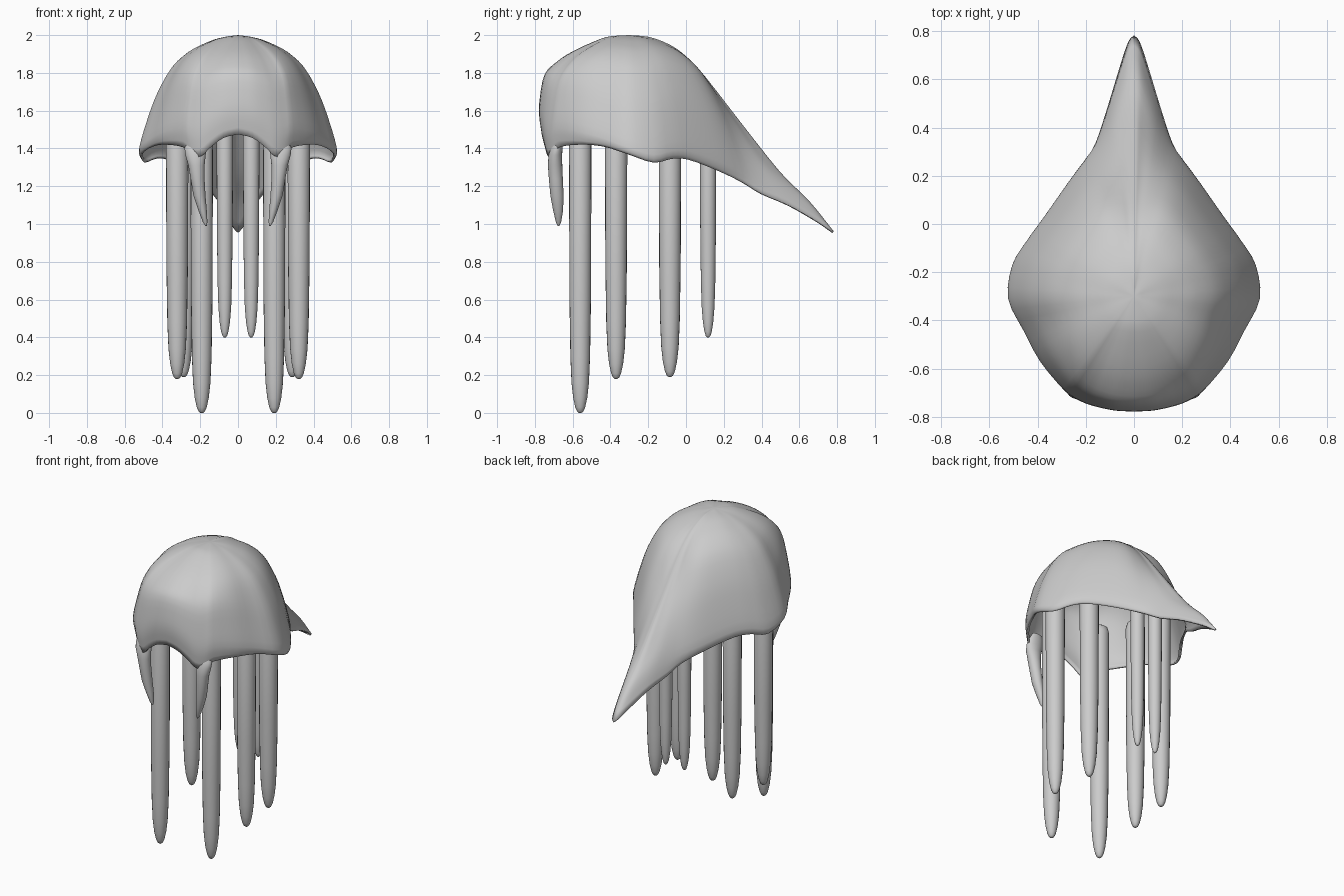
import bpy, bmesh, math
from mathutils import Vector

if "Cube" in bpy.data.objects:
    bpy.data.objects.remove(bpy.data.objects["Cube"])


def spline(pts, steps):
    """Catmull-Rom curve through all points."""
    p = [Vector(q) for q in pts]
    p = [2 * p[0] - p[1]] + p + [2 * p[-1] - p[-2]]
    out = []
    for i in range(1, len(p) - 2):
        a, b, c, d = p[i - 1:i + 3]
        for s in range(steps):
            t = s / steps
            out.append(0.5 * (2 * b + (c - a) * t + (2 * a - 5 * b + 4 * c - d) * t * t
                              + (3 * b - a - 3 * c + d) * t ** 3))
    return out + [p[-2]]


def finish(name, bm, angle=50):
    mesh = bpy.data.meshes.new(name)
    bm.to_mesh(mesh)
    bm.free()
    ob = bpy.data.objects.new(name, mesh)
    bpy.context.collection.objects.link(ob)
    bpy.ops.object.select_all(action='DESELECT')
    bpy.context.view_layer.objects.active = ob
    ob.select_set(True)
    bpy.ops.object.shade_smooth_by_angle(angle=math.radians(angle))
    return ob


def loft(name, sections, n=20):
    """Closed tube of horizontal ellipses: (x, y, z, rx, ry)."""
    bm = bmesh.new()
    rings = [[bm.verts.new((x + rx * math.cos(k * math.tau / n),
                            y + ry * math.sin(k * math.tau / n), z)) for k in range(n)]
             for x, y, z, rx, ry in sections]
    for a, b in zip(rings, rings[1:]):
        for k in range(n):
            bm.faces.new((a[k], b[k], b[(k + 1) % n], a[(k + 1) % n]))
    bm.faces.new(rings[0])
    bm.faces.new(rings[-1][::-1])
    bmesh.ops.recalc_face_normals(bm, faces=bm.faces)
    return finish(name, bm)


# Hollow dome: meridians run from the apex to a wavy teardrop rim
APEX = Vector((0, -0.3, 2.0))
RIM = [(0, -.778, 1.475), (.08, -.774, 1.455), (.15, -.76, 1.405), (.2, -.745, 1.36),
       (.25, -.72, 1.36), (.295, -.685, 1.405), (.39, -.57, 1.42), (.46, -.44, 1.41),
       (.522, -.31, 1.37), (.505, -.17, 1.325), (.445, -.07, 1.345), (.38, .02, 1.34),
       (.275, .17, 1.285), (.18, .31, 1.22), (.138, .41, 1.16), (.092, .55, 1.1),
       (.048, .69, 1.02), (.022, .76, .975), (0, .783, .96)]
# profiles as (share of radius, share of drop)
FRONT = [(0, 0), (.16, .008), (.31, .035), (.62, .16), (.82, .28), (.94, .40), (.99, .62),
         (1, .80), (.97, 1)]
SIDE = [(0, 0), (.19, .025), (.34, .07), (.5, .14), (.67, .27), (.82, .49), (.92, .71),
        (1, .94), (.98, 1)]
BACK = [(0, 0), (.1, .01), (.2, .05), (.28, .11), (.37, .21), (.56, .465), (.74, .70),
        (.88, .845), (1, 1)]
profiles = [spline([(h, d, 0) for h, d in pr], 3) for pr in (FRONT, SIDE, BACK)]

bm = bmesh.new()
top = bm.verts.new(APEX)
columns = []
for r in spline(RIM, 3):
    d = r - APEX
    az = math.degrees(math.atan2(abs(d.x), d.y))
    wb = math.exp(-(az / 12) ** 1.7)
    wf = max(0, -math.cos(math.radians(az))) ** 2
    full = 0.2 * math.sin(math.radians(2 * az)) ** 2   # fuller diagonals
    col = []
    for f, s, b in zip(*profiles):
        q = f * wf + b * wb + s * (1 - wf - wb)
        drop = q.y - full * q.y * (1 - q.y)
        col.append((d.x * q.x, APEX.y + d.y * q.x, APEX.z + d.z * drop))
    columns.append([top] + [bm.verts.new(c) for c in col[1:]])
for a, b in zip(columns, columns[1:]):
    bm.faces.new((top, a[1], b[1]))
    for k in range(1, len(a) - 1):
        bm.faces.new((a[k], a[k + 1], b[k + 1], b[k]))
# mirror half to the other side
geo = bm.verts[:] + bm.edges[:] + bm.faces[:]
bmesh.ops.mirror(bm, geom=geo, axis='X', merge_dist=0.0005)
bmesh.ops.remove_doubles(bm, verts=bm.verts, dist=0.0005)
bmesh.ops.recalc_face_normals(bm, faces=bm.faces)
if max(bm.faces, key=lambda f: f.calc_center_median().z).normal.z < 0:
    bmesh.ops.reverse_faces(bm, faces=bm.faces)
dome = finish("dome_with_tail", bm)
solid = dome.modifiers.new("thickness", 'SOLIDIFY')
solid.thickness = 0.012
solid.offset = -1

# Hanging tentacles: x, y, tip height, radius
TENTACLES = {"front": (.192, -.56, 0, .06), "front_side": (.322, -.37, .18, .06),
             "back_side": (.288, -.085, .19, .06), "back": (.07, .117, .4, .044)}
# taper as (height above tip, radius share)
TAPER = [(0, .12), (.008, .28), (.03, .44), (.08, .62), (.16, .77), (.3, .87), (.6, .95)]
TOP = 1.64
for side, sx in (("left", -1), ("right", 1)):
    for name, (x, y, tip, r) in TENTACLES.items():
        sec = [(sx * x, y, tip + h, r * k, r * k) for h, k in TAPER]
        sec += [(sx * x, y, TOP - .05, r, r), (sx * x, y, TOP - .015, r * .85, r * .85),
                (sx * x, y, TOP, r * .5, r * .5)]
        loft(f"{name}_tentacle_{side}", sec)
    # Short front fangs flaring into the rim
    fang = [(.169, -.675, .99, .004, .004), (.174, -.675, 1.01, .012, .014),
            (.187, -.677, 1.07, .022, .026), (.204, -.683, 1.15, .032, .035),
            (.214, -.689, 1.24, .037, .037), (.22, -.693, 1.31, .043, .038),
            (.225, -.692, 1.365, .054, .036), (.225, -.685, 1.4, .058, .032),
            (.222, -.676, 1.44, .05, .024), (.215, -.67, 1.48, .035, .012)]
    loft(f"front_fang_{side}", [(sx * f[0],) + f[1:] for f in fang])
